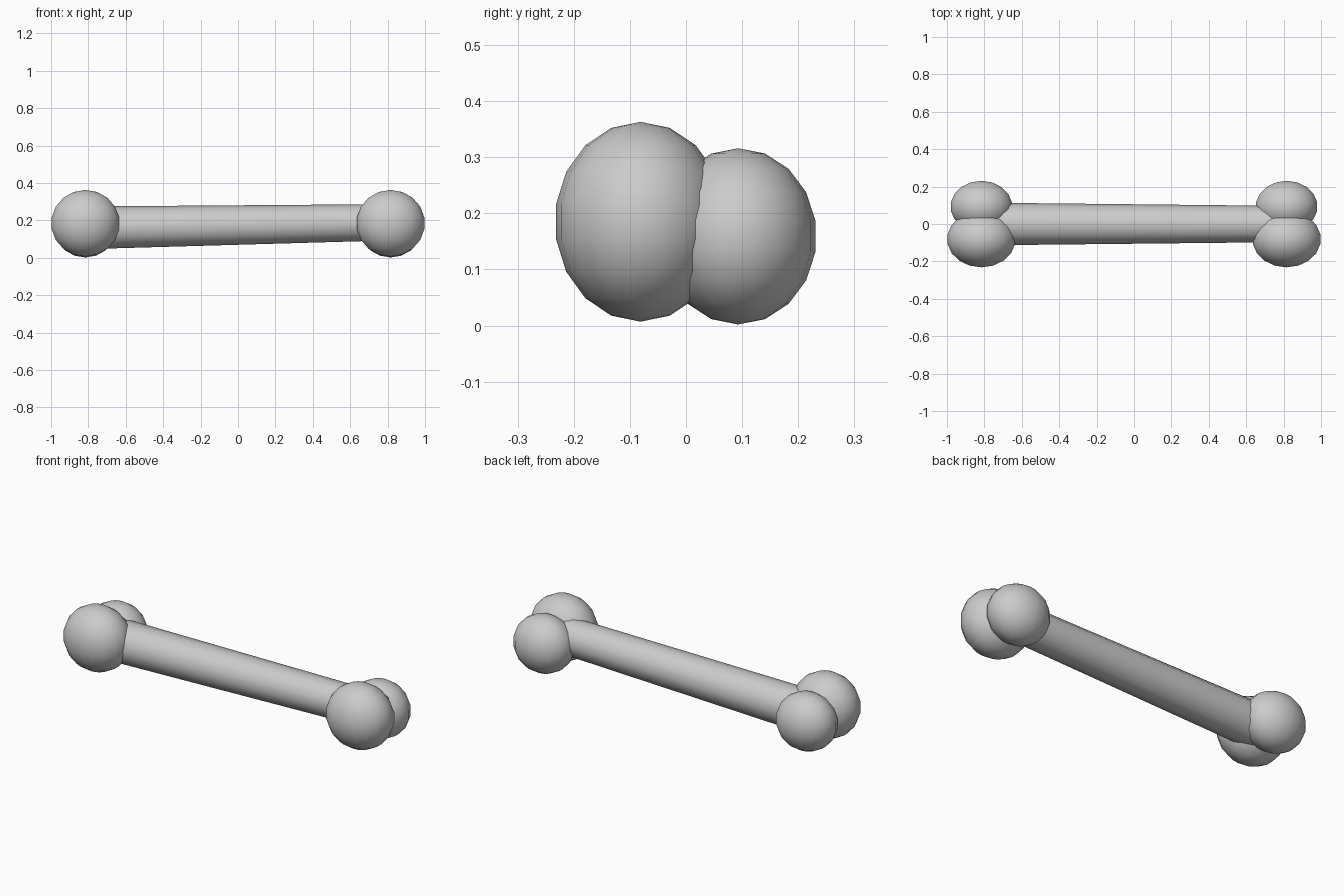
import bpy, math
from mathutils import Vector

if "Cube" in bpy.data.objects:
    bpy.data.objects.remove(bpy.data.objects["Cube"])


def knob(name, center, radii):
    # Low-poly smooth ellipsoid with 9 rings
    bpy.ops.mesh.primitive_uv_sphere_add(segments=18, ring_count=9, radius=1, location=center)
    ob = bpy.context.object
    ob.name = name
    ob.scale = radii
    bpy.ops.object.transform_apply(location=False, rotation=False, scale=True)
    bpy.ops.object.shade_smooth()


# Paired knobs at each end: large in front, small behind
for side, sx in (("left", -1), ("right", 1)):
    knob(side + "_front_knob", (sx * 0.816, -0.081, 0.185), (0.186, 0.153, 0.178))
    knob(side + "_back_knob", (sx * 0.816, 0.093, 0.159), (0.168, 0.14, 0.157))

# Tapered shaft, slightly rising to the right
a, b = Vector((-0.8, 0, 0.161)), Vector((0.8, 0, 0.190))
d = b - a
bpy.ops.mesh.primitive_cone_add(vertices=12, radius1=0.114, radius2=0.097,
                                depth=d.length, location=(a + b) / 2,
                                rotation=d.to_track_quat('Z', 'Y').to_euler())
bpy.context.object.name = "shaft"
bpy.ops.object.shade_smooth_by_angle(angle=math.radians(40))
